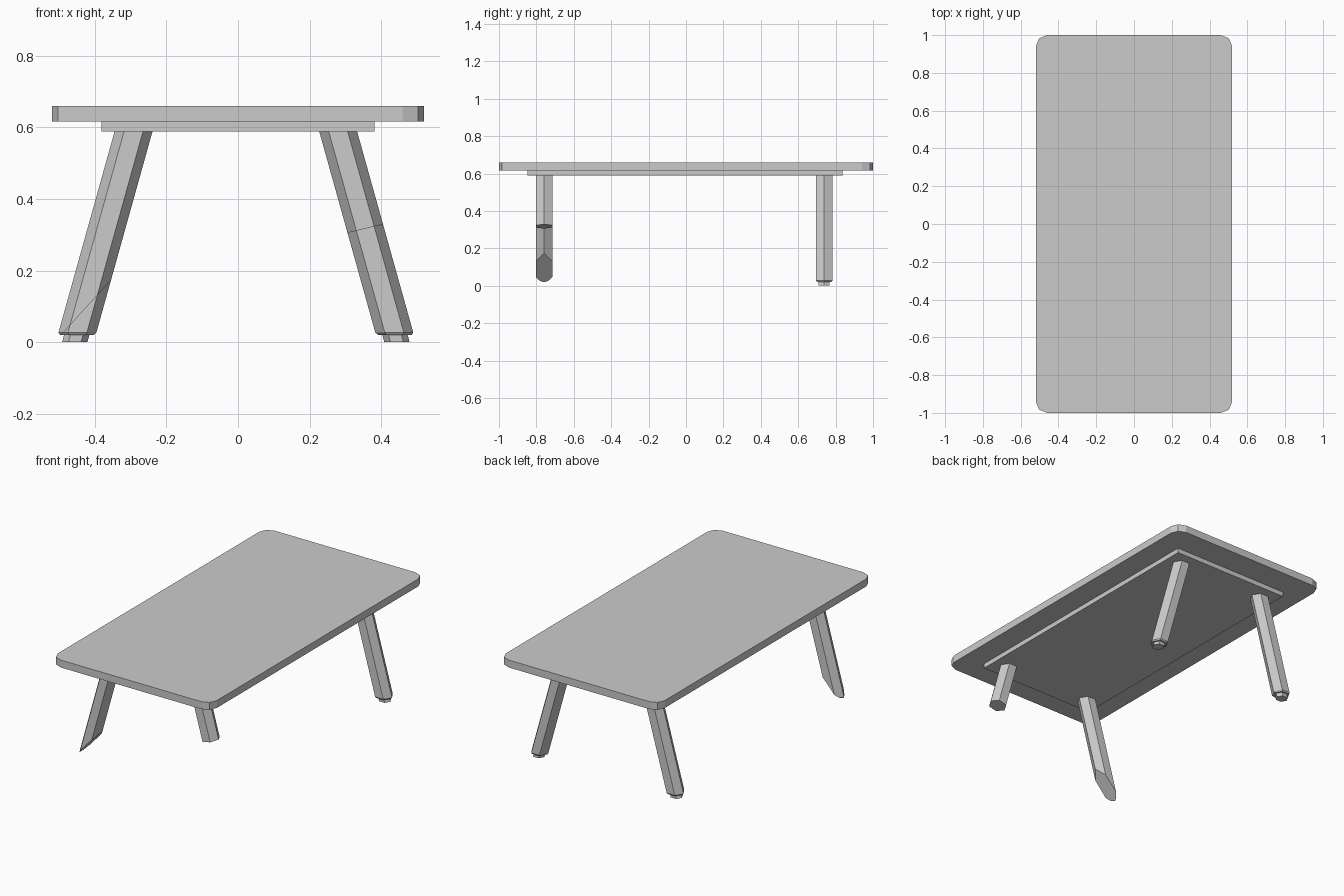
import bpy, bmesh
from math import cos, sin, pi
from mathutils import Vector

if "Cube" in bpy.data.objects:
    bpy.data.objects.remove(bpy.data.objects["Cube"])


def finish(name, bm):
    bmesh.ops.recalc_face_normals(bm, faces=bm.faces)
    mesh = bpy.data.meshes.new(name)
    bm.to_mesh(mesh)
    bm.free()
    obj = bpy.data.objects.new(name, mesh)
    bpy.context.collection.objects.link(obj)
    return obj


def loft(name, rings, cut=None):
    """Skin matching rings of points, cap both ends, optionally break off a side."""
    bm = bmesh.new()
    loops = [[bm.verts.new(p) for p in ring] for ring in rings]
    n = len(loops[0])
    for a, b in zip(loops, loops[1:]):
        for i in range(n):
            j = (i + 1) % n
            bm.faces.new((a[i], a[j], b[j], b[i]))
    bm.faces.new(loops[0])
    bm.faces.new(loops[-1])
    if cut:
        point, normal = cut
        geom = bm.verts[:] + bm.edges[:] + bm.faces[:]
        bmesh.ops.bisect_plane(bm, geom=geom, plane_co=Vector(point),
                               plane_no=Vector(normal), clear_outer=True)
        bmesh.ops.holes_fill(bm, edges=[e for e in bm.edges if e.is_boundary])
    return finish(name, bm)


def rounded_rect(hx, hy, r, z, segs=2):
    pts = []
    for k, (sx, sy) in enumerate(((1, 1), (-1, 1), (-1, -1), (1, -1))):
        for s in range(segs + 1):
            a = (k + s / segs) * pi / 2
            pts.append((sx * (hx - r) + r * cos(a), sy * (hy - r) + r * sin(a), z))
    return pts


def hexagon(x, y, z, r):
    return [(x + r * 1.04 * cos(i * pi / 3), y + r * sin(i * pi / 3), z) for i in range(6)]


# table top with clipped round corners
loft("table_top", [rounded_rect(0.52, 1.0, 0.06, z) for z in (0.616, 0.66)])

# support plate under the top
loft("support_plate", [[(x, y - 0.005, z) for x, y in
                        ((-0.381, -0.842), (0.381, -0.842), (0.381, 0.842), (-0.381, 0.842))]
                       for z in (0.588, 0.616)])

# splayed hexagonal legs; the two front ones are broken
breaks = {
    "front_left": ((-0.362, 0, 0.165), (1.1, 0, -1)),
    "front_right": ((0.355, 0, 0.317), (0.24, 0, -1)),
}
for side, sx in (("left", -1), ("right", 1)):
    for end, y in (("front", -0.759), ("back", 0.739)):
        def axis(z):
            return -0.006 + sx * (0.286 + 0.279 * (0.588 - z))
        key = f"{end}_{side}"
        loft(f"{key}_leg", [hexagon(axis(0.02), y, 0.02, 0.045),
                            hexagon(axis(0.027), y, 0.027, 0.051),
                            hexagon(axis(0.59), y, 0.59, 0.051 * 0.9 + 0.005)],
             breaks.get(key))
        # small foot pads remain only on the intact legs
        if key not in breaks:
            loft(f"{key}_foot", [hexagon(axis(z), y, z, 0.034) for z in (0.0, 0.022)])
